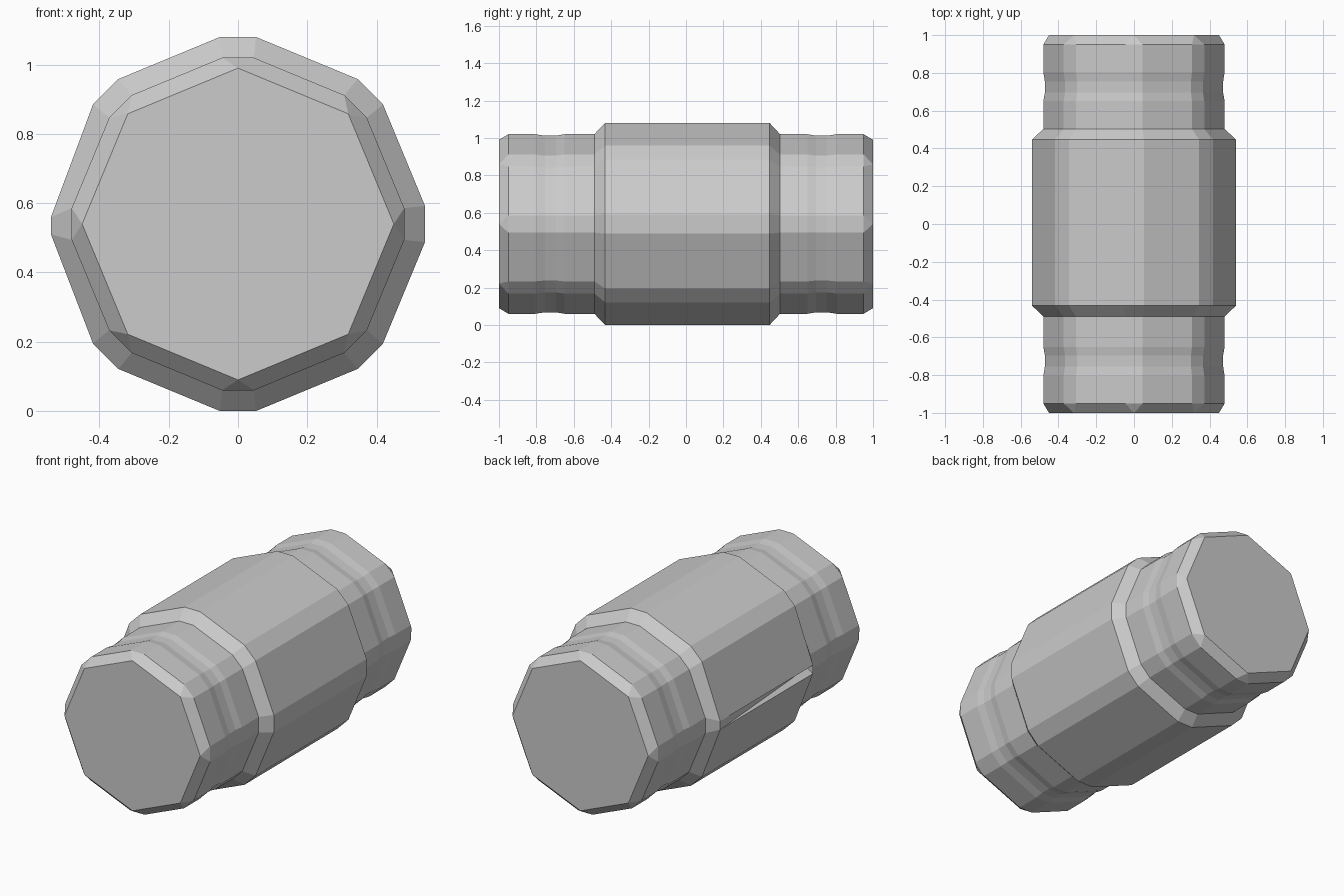
import bpy, bmesh, math
from mathutils import Vector

if "Cube" in bpy.data.objects:
    bpy.data.objects.remove(bpy.data.objects["Cube"])

ZC = 0.54
# rings along y: (y, radial distance of corner, half width of corner flat)
half_end = [(0.95, 0.48, 0.046), (0.805, 0.48, 0.046), (0.755, 0.472, 0.045),
            (0.695, 0.472, 0.045), (0.65, 0.48, 0.046)]
rings = [(-1.0, 0.45, 0.0)] + [(-y, d, t) for y, d, t in half_end]
rings += [(-0.49, 0.48, 0.046), (-0.432, 0.54, 0.052),
          (0.447, 0.54, 0.052), (0.503, 0.48, 0.046)]
rings += half_end[::-1] + [(1.0, 0.45, 0.0)]

def section(y, d, t):
    """Octagon with cut corners, sixteen points."""
    pts = []
    for k in range(8):
        a = k * math.pi / 4
        for s in (-t, t):
            # the seam corner on the left of the wide body is narrower
            if k == 4 and d > 0.5:
                s = s * 0.48 + 0.005
            pts.append(Vector((d * math.cos(a) - s * math.sin(a), y,
                               ZC + d * math.sin(a) + s * math.cos(a))))
    return pts

bm = bmesh.new()
loops = [[bm.verts.new(p) for p in section(*r)] for r in rings]
n = 16

# skin between rings, leaving the seam strip of the body open
for i in range(len(loops) - 1):
    for j in range(n):
        if i == 7 and j == 8:
            continue
        k = (j + 1) % n
        bm.faces.new((loops[i][j], loops[i][k], loops[i + 1][k], loops[i + 1][j]))

# end caps
bm.faces.new(loops[0][::-1])
bm.faces.new(loops[-1])

# tapering seam groove, deepest towards the front
f0, f1 = loops[7][8], loops[7][9]
b0, b1 = loops[8][8], loops[8][9]
inner = bm.verts.new((-0.50, -0.43, 0.535))
for tri in ((f0, inner, b0), (inner, f1, b1), (inner, b1, b0), (f0, f1, inner)):
    bm.faces.new(tri)

bmesh.ops.remove_doubles(bm, verts=bm.verts, dist=0.0005)
bmesh.ops.recalc_face_normals(bm, faces=bm.faces)
mesh = bpy.data.meshes.new("stepped_barrel")
bm.to_mesh(mesh)
bm.free()
obj = bpy.data.objects.new("stepped_barrel", mesh)
bpy.context.collection.objects.link(obj)
